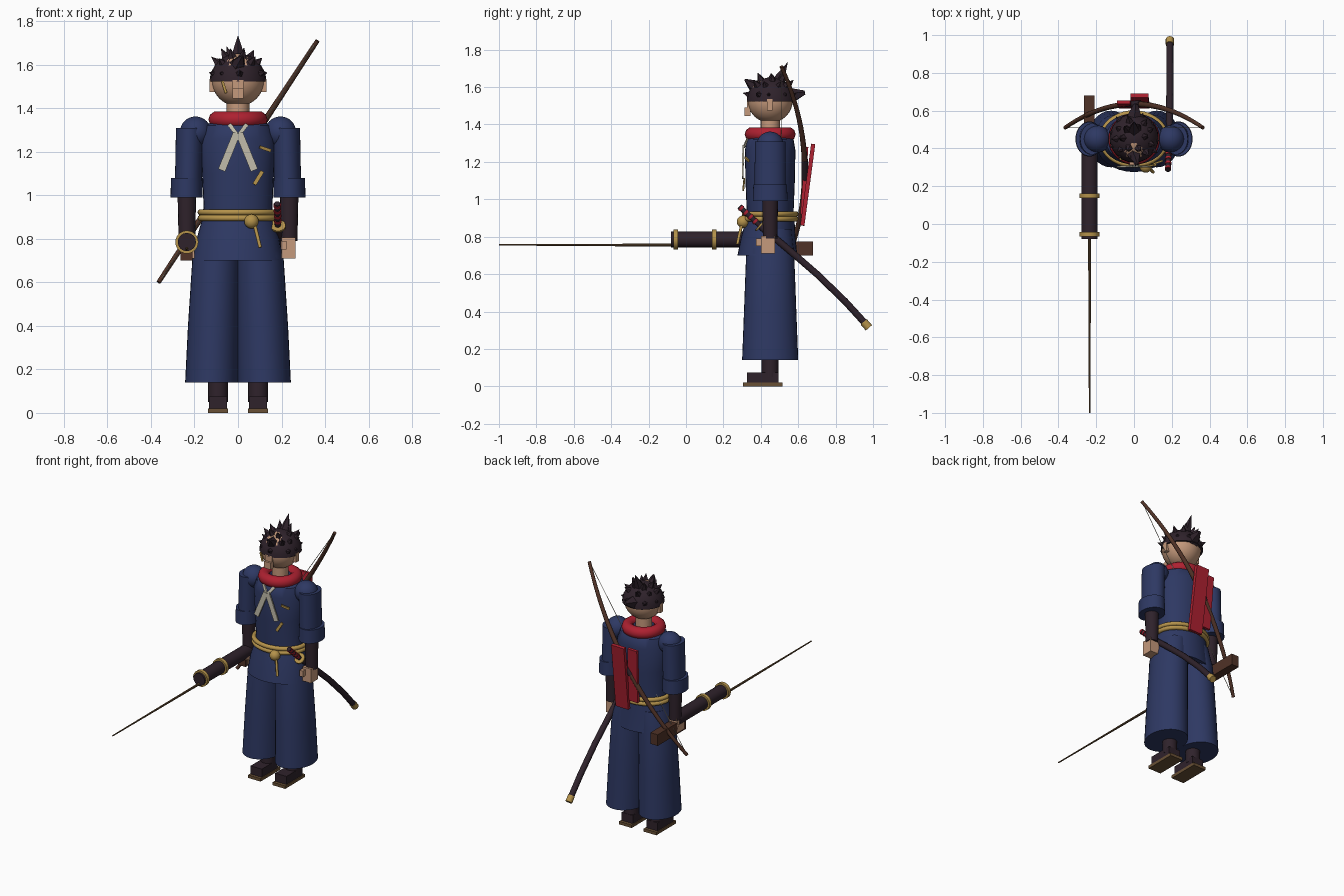
import bpy, bmesh, math, random
from mathutils import Vector, Matrix

if "Cube" in bpy.data.objects:
    bpy.data.objects.remove(bpy.data.objects["Cube"])


def material(name, r, g, b):
    m = bpy.data.materials.new(name)
    m.use_nodes = True
    m.diffuse_color = (r, g, b, 1)
    m.node_tree.nodes["Principled BSDF"].inputs["Base Color"].default_value = (r, g, b, 1)
    return m


navy = material("navy cloth", .027, .04, .125)
dark = material("dark plum", .028, .016, .024)
skin = material("skin", .56, .32, .2)
red = material("red cloth", .42, .015, .03)
gold = material("gold", .46, .29, .07)
wood = material("dark wood", .08, .032, .02)
straw = material("straw brown", .14, .08, .035)
bone = material("pale ribbon", .53, .5, .4)

MID = .45  # depth of the body axis


def finish(name, bm, mat, angle=40):
    bmesh.ops.recalc_face_normals(bm, faces=bm.faces)
    mesh = bpy.data.meshes.new(name)
    bm.to_mesh(mesh)
    bm.free()
    mesh.materials.append(mat)
    ob = bpy.data.objects.new(name, mesh)
    bpy.context.collection.objects.link(ob)
    bpy.ops.object.select_all(action='DESELECT')
    ob.select_set(True)
    bpy.context.view_layer.objects.active = ob
    bpy.ops.object.shade_smooth_by_angle(angle=math.radians(angle))
    return ob


def loft(name, mat, rings, n=32):
    """Closed body through ellipses given as z, x, y, x radius, y radius."""
    bm = bmesh.new()
    loops = []
    for z, cx, cy, rx, ry in rings:
        turns = [math.tau * i / n for i in range(n)]
        loops.append([bm.verts.new((cx + rx * math.cos(t), cy + ry * math.sin(t), z)) for t in turns])
    for a, b in zip(loops, loops[1:]):
        for i in range(n):
            j = (i + 1) % n
            bm.faces.new((a[i], a[j], b[j], b[i]))
    bm.faces.new(loops[0])
    bm.faces.new(loops[-1])
    return finish(name, bm, mat)


def rod(name, mat, start, end, r1, r2=None, n=16):
    start, end = Vector(start), Vector(end)
    way = end - start
    spin = way.to_track_quat('Z', 'Y').to_matrix().to_4x4()
    bm = bmesh.new()
    bmesh.ops.create_cone(bm, cap_ends=True, segments=n, radius1=r1,
                          radius2=r1 if r2 is None else r2, depth=way.length,
                          matrix=Matrix.Translation((start + end) / 2) @ spin)
    return finish(name, bm, mat)


def box(name, mat, low, high):
    low, high = Vector(low), Vector(high)
    bm = bmesh.new()
    bmesh.ops.create_cube(bm, size=1, matrix=Matrix.Translation((low + high) / 2)
                          @ Matrix.Diagonal((*(high - low), 1)))
    return finish(name, bm, mat)


def strip(name, mat, start, end, width, thick):
    """Flat band between two points, wide across x."""
    start, end = Vector(start), Vector(end)
    way = (end - start).normalized()
    across = way.cross(Vector((0, 1, 0))).normalized()
    out = across.cross(way)
    bm = bmesh.new()
    basis = Matrix((across * width, out * thick, end - start)).transposed().to_4x4()
    bmesh.ops.create_cube(bm, size=1, matrix=Matrix.Translation((start + end) / 2) @ basis)
    return finish(name, bm, mat)


def ball(name, mat, centre, r):
    bm = bmesh.new()
    bmesh.ops.create_uvsphere(bm, u_segments=32, v_segments=16, radius=r,
                              matrix=Matrix.Translation(centre))
    return finish(name, bm, mat)


def tube(name, mat, points, r, cyclic=False, radii=None):
    """Round tube along a path, built as a bevelled curve and turned to mesh."""
    curve = bpy.data.curves.new(name, 'CURVE')
    curve.dimensions = '3D'
    curve.bevel_depth = r
    curve.bevel_resolution = 3
    curve.use_fill_caps = True
    spline = curve.splines.new('POLY')
    spline.points.add(len(points) - 1)
    spline.use_cyclic_u = cyclic
    for i, p in enumerate(points):
        spline.points[i].co = (*p, 1)
        spline.points[i].radius = radii[i] if radii else 1
    ob = bpy.data.objects.new(name, curve)
    bpy.context.collection.objects.link(ob)
    mesh = bpy.data.meshes.new_from_object(ob)
    bpy.data.objects.remove(ob)
    bm = bmesh.new()
    bm.from_mesh(mesh)
    bpy.data.meshes.remove(mesh)
    return finish(name, bm, mat)


def ring(name, mat, z, rx, ry, r):
    turns = [math.tau * i / 40 for i in range(40)]
    return tube(name, mat, [(rx * math.cos(t), MID + ry * math.sin(t), z) for t in turns], r, True)


# Legs, feet, arms and hands on both sides
for side, s in (("left", 1), ("right", -1)):
    loft(side + "_trouser_leg", navy, [(.14, s * .121, MID, .122, .15), (.4, s * .113, MID, .117, .14),
                                       (.72, s * .1, MID, .109, .128), (.84, s * .085, MID, .09, .115)])
    rod(side + "_shin", dark, (s * .092, MID, .05), (s * .092, MID, .3), .045)
    box(side + "_shoe", dark, (s * .092 - .042, .325, .02), (s * .092 + .042, .495, .075))
    box(side + "_sole", straw, (s * .092 - .047, .305, 0), (s * .092 + .047, .515, .02))
    ball(side + "_shoulder", navy, (s * .195, MID, 1.29), .072)
    loft(side + "_sleeve", navy, [(1.05, s * .228, MID, .062, .083), (1.31, s * .222, MID, .063, .082)])
    loft(side + "_cuff", navy, [(.99, s * .236, MID, .074, .093), (1.08, s * .236, MID, .072, .09)])
    rod(side + "_forearm", dark, (s * .235, MID, .79), (s * .235, MID, 1.02), .038, .043)
    box(side + "_hand", skin, (s * .233 - .032, .4, .71), (s * .233 + .032, .475, .805))
    box(side + "_thumb", skin, (s * .21 - .012, .375, .75), (s * .21 + .012, .41, .79))
    box(side + "_ear", skin, (s * .118 - .012, .432, 1.475), (s * .118 + .012, .462, 1.535))
    strip(side + "_ribbon_tail", bone, (s * .006, .306, 1.285), (s * .075, .303, 1.115), .034, .009)
    strip(side + "_ribbon_band", bone, (s * .006, .31, 1.28), (s * .04, .33, 1.325), .018, .009)

# Tunic and its skirt
loft("tunic", navy, [(.84, 0, MID, .165, .122), (.95, 0, MID, .158, .126), (1.1, 0, MID, .165, .132),
                     (1.26, 0, MID, .172, .135), (1.32, 0, MID, .15, .125), (1.36, 0, MID, .08, .08)])
loft("tunic_skirt", navy, [(.7, 0, .435, .205, .16), (.8, 0, .44, .19, .145), (.89, 0, MID, .165, .13)])

# Rope belt with knot and tassel
for i, z in enumerate((.895, .922)):
    ring("belt_rope_%d" % i, gold, z, .172, .138, .014)
ball("belt_knot", gold, (.062, .305, .88), .033)
tube("belt_tassel", gold, [(.075, .3, .87), (.09, .285, .81), (.102, .275, .76)], .008)

# Neck, head and face
ring("scarf_collar", red, 1.348, .098, .098, .038)
rod("neck", skin, (0, MID, 1.3), (0, MID, 1.45), .052)
ball("head", skin, (0, MID, 1.53), .121)
box("nose", skin, (-.025, .312, 1.445), (.025, .345, 1.49))
box("nose_bridge", skin, (-.025, .326, 1.49), (.025, .36, 1.53))
strip("face_mark", gold, (-.072, .344, 1.525), (-.055, .342, 1.47), .012, .009)

# Hair cap cut flat above the brow
bm = bmesh.new()
bmesh.ops.create_uvsphere(bm, u_segments=24, v_segments=16, radius=.13)
bmesh.ops.bisect_plane(bm, geom=bm.verts[:] + bm.edges[:] + bm.faces[:], plane_co=(0, 0, 0),
                       plane_no=(0, 0, -1), clear_outer=True)
bmesh.ops.holes_fill(bm, edges=[e for e in bm.edges if e.is_boundary])
bmesh.ops.translate(bm, verts=bm.verts, vec=(0, MID + .005, 1.522))
finish("hair_cap", bm, dark)

# Hair spikes in rising rows, longest at the crown
random.seed(4)
crown = Vector((0, MID + .005, 1.522))
for row, (count, lift, reach) in enumerate(((9, .3, .15), (9, .75, .165), (6, 1.1, .175))):
    for i in range(count):
        t = math.tau * (i + row / 2) / count + random.uniform(-.2, .2)
        d = Vector((math.cos(t) * math.cos(lift), math.sin(t) * math.cos(lift), math.sin(lift)))
        tip = reach + random.uniform(-.01, .01)
        rod("hair_spike_%d_%d" % (row, i), dark, crown + d * .09, crown + d * tip, .038, 0, 5)
rod("crown_spike", dark, (0, .49, 1.62), (0, .545, 1.735), .038, 0, 5)
rod("front_spike", dark, (0, .37, 1.6), (.02, .315, 1.64), .04, .005, 5)
rod("back_spike", dark, (0, .55, 1.55), (.01, .635, 1.57), .05, .012, 5)

# Scarf tails hanging behind
strip("scarf_tail_long", red, (.028, .68, 1.295), (.035, .622, .86), .095, .022)
strip("scarf_tail_short", red, (-.055, .645, 1.28), (-.045, .62, .92), .07, .018)

# Gold fastenings on the chest
strip("chest_clasp", gold, (.1, .318, 1.222), (.15, .335, 1.205), .014, .009)
strip("chest_charm", gold, (.112, .312, 1.11), (.075, .306, 1.05), .018, .009)

# Bow and string slung across the back
arc = [i / 12 for i in range(-12, 13)]
tube("bow", wood, [(.365 * t, .51 + .125 * (1 - t * t), 1.155 + .555 * t) for t in arc], .016,
     radii=[1 - .35 * abs(t) for t in arc])
rod("bow_string", bone, (-.36, .51, .605), (.36, .51, 1.705), .002, n=6)
rod("bow_grip", dark, (-.035, .635, 1.1), (.035, .635, 1.21), .018)

# Long gun held at the right hip
box("gun_stock", wood, (-.265, .38, .7), (-.21, .68, .775))
rod("gun_body", dark, (-.235, .45, .785), (-.235, -.08, .785), .042)
for i, y in enumerate((.15, -.055)):
    rod("gun_band_%d" % i, gold, (-.235, y - .012, .785), (-.235, y + .012, .785), .053, n=24)
rod("gun_rod", straw, (-.235, -.06, .755), (-.235, -1, .757), .008, .004, 8)

# Sheathed sword at the left hip
sheath = [(.185, .4, .855), (.188, .55, .73), (.19, .7, .6), (.19, .85, .455), (.19, .955, .34)]
tube("sword_sheath", dark, sheath, .019)
rod("sheath_tip", gold, (.19, .95, .345), (.19, .978, .313), .022)
rod("sword_guard", gold, (.184, .392, .862), (.184, .4, .855), .035)
rod("sword_grip", dark, (.183, .395, .86), (.18, .285, .962), .014)
for i in range(4):
    p = Vector((.183, .375, .878)).lerp(Vector((.18, .3, .948)), i / 3)
    rod("grip_wrap_%d" % i, red, p, p + Vector((0, -.01, .009)), .017)
